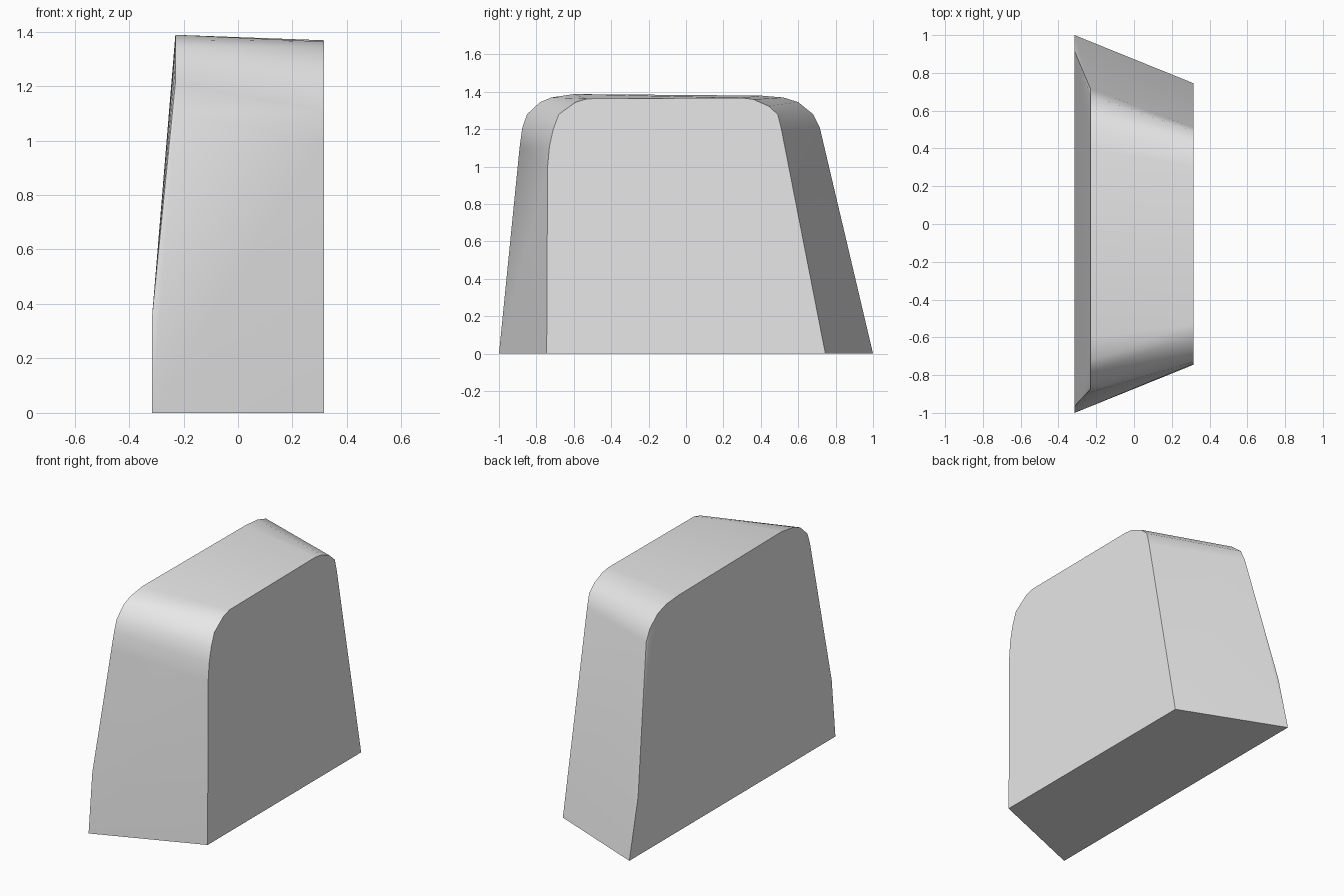
import bpy
import bmesh
import math

if "Cube" in bpy.data.objects:
    bpy.data.objects.remove(bpy.data.objects["Cube"], do_unlink=True)

# Half widths and the height where the wide side starts leaning inwards
SIDE_X = 0.315
LEAN_X = -0.23
LEAN_Z = 0.36

# Side outlines as (y, z), running from the front foot over the top to the back foot
wide_outline = [(-1, 0), (-.89, 1.1), (-.875, 1.21), (-.85, 1.28), (-.78, 1.345),
                (-.72, 1.37), (-.6, 1.388), (.4, 1.38), (.52, 1.37), (.6, 1.345),
                (.68, 1.28), (.715, 1.21), (1, 0)]
narrow_outline = [(-.745, 0), (-.74, 1), (-.73, 1.11), (-.71, 1.2), (-.68, 1.28),
                  (-.59, 1.345), (-.53, 1.363), (.3, 1.368), (.36, 1.36), (.44, 1.325),
                  (.49, 1.28), (.51, 1.2), (.745, 0)]


def make_material(name, value):
    mat = bpy.data.materials.new(name)
    mat.use_nodes = True
    colour = (value, value, value, 1)
    mat.diffuse_color = colour
    mat.node_tree.nodes["Principled BSDF"].inputs["Base Color"].default_value = colour
    return mat


bm = bmesh.new()
wide = [bm.verts.new((LEAN_X if z else -SIDE_X, y, z)) for y, z in wide_outline]
narrow = [bm.verts.new((SIDE_X, y, z)) for y, z in narrow_outline]

# Skin from one outline to the other, including the underside
count = len(wide)
for i in range(count):
    j = (i + 1) % count
    bm.faces.new((wide[i], wide[j], narrow[j], narrow[i]))

# Flat narrow side
bm.faces.new(narrow)


# Wide side: upright lower band, leaning panel and a fan into each rounded corner
def knee(foot, shoulder):
    t = LEAN_Z / shoulder.co.z
    y = foot.co.y + (shoulder.co.y - foot.co.y) * t
    return bm.verts.new((-SIDE_X, y, LEAN_Z))


middle = count // 2
front_knee = knee(wide[0], wide[1])
back_knee = knee(wide[-1], wide[-2])
bm.faces.new((wide[0], wide[-1], back_knee, front_knee))
bm.faces.new((front_knee, back_knee, wide[middle + 1], wide[middle]))
for i in range(middle):
    bm.faces.new((front_knee, wide[i], wide[i + 1]))
for i in range(middle + 1, count - 1):
    bm.faces.new((back_knee, wide[i], wide[i + 1]))

bmesh.ops.recalc_face_normals(bm, faces=bm.faces[:])
mesh = bpy.data.meshes.new("tapered_block")
bm.to_mesh(mesh)
bm.free()

block = bpy.data.objects.new("tapered_block", mesh)
bpy.context.collection.objects.link(block)
mesh.materials.append(make_material("light grey", 0.8))

# Smooth the rounded corners while keeping the rims crisp
bpy.ops.object.select_all(action="DESELECT")
block.select_set(True)
bpy.context.view_layer.objects.active = block
bpy.ops.object.shade_smooth_by_angle(angle=math.radians(30))
